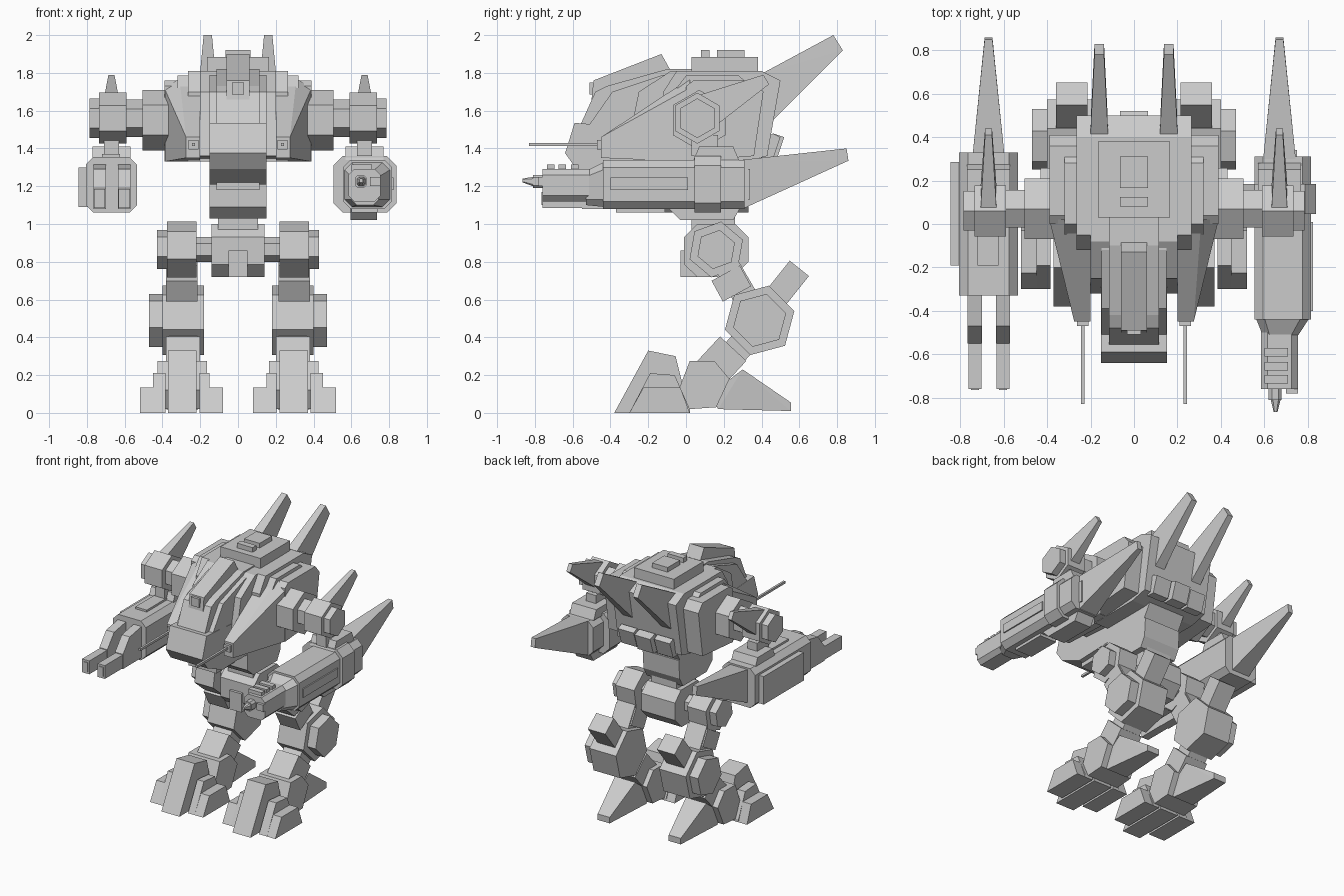
import bpy, bmesh, math

grey = bpy.data.materials.new("hull grey")
grey.diffuse_color = (0.6, 0.6, 0.6, 1)


def hull(name, pts, side=1):
    """Convex flat-sided solid around a few corner points; side=-1 mirrors it."""
    bm = bmesh.new()
    for x, y, z in pts:
        bm.verts.new((x * side, y, z))
    res = bmesh.ops.convex_hull(bm, input=bm.verts[:])
    loose = [v for v in bm.verts if not v.link_faces]
    bmesh.ops.delete(bm, geom=loose, context='VERTS')
    bmesh.ops.dissolve_limit(bm, angle_limit=0.01, verts=bm.verts[:], edges=bm.edges[:])
    bmesh.ops.recalc_face_normals(bm, faces=bm.faces[:])
    me = bpy.data.meshes.new(name)
    bm.to_mesh(me)
    bm.free()
    me.materials.append(grey)
    ob = bpy.data.objects.new(name, me)
    bpy.context.collection.objects.link(ob)
    return ob


def box(name, x0, x1, y0, y1, z0, z1, side=1):
    return hull(name, [(x, y, z) for x in (x0, x1) for y in (y0, y1) for z in (z0, z1)], side)


def prism(name, profile, x0, x1, side=1):
    """Side (y, z) profile extruded across x."""
    return hull(name, [(x, y, z) for x in (x0, x1) for y, z in profile], side)


def hexa(name, y, z, r, x0, x1, side=1, turn=90):
    ring = [(y + r * math.cos(math.radians(turn + 60 * i)),
             z + r * math.sin(math.radians(turn + 60 * i))) for i in range(6)]
    return prism(name, ring, x0, x1, side)


def limb(name, p, q, t, x0, x1, side=1):
    """Straight bar between two (y, z) points, thickness t."""
    d = math.hypot(q[0] - p[0], q[1] - p[1])
    n = (-(q[1] - p[1]) / d * t / 2, (q[0] - p[0]) / d * t / 2)
    prof = [(a[0] + s * n[0], a[1] + s * n[1]) for a in (p, q) for s in (1, -1)]
    return prism(name, prof, x0, x1, side)


def rect(y, x0, x1, z0, z1):
    return [(x, y, z) for x in (x0, x1) for z in (z0, z1)]


def octagon(y, x0, x1, z0, z1, c):
    return [(x, y, z) for x in (x0, x1) for z in (z0 + c, z1 - c)] + \
           [(x, y, z) for x in (x0 + c, x1 - c) for z in (z0, z1)]


def spike(name, cx, base, wb, tip, wt, side):
    """Tapered blade: base and tip are pairs of (y, z)."""
    return hull(name, [(cx + s * w, y, z) for e, w in ((base, wb), (tip, wt))
                       for y, z in e for s in (1, -1)], side)


# ---- torso ----
prism("torso_core", [(-0.05, 1.81), (0.40, 1.81), (0.50, 1.76), (0.43, 1.36),
                     (0.30, 1.33), (-0.10, 1.33), (-0.12, 1.70)], -0.265, 0.265)
prism("torso_front", [(0.0, 1.81), (-0.08, 1.81), (-0.25, 1.70), (-0.32, 1.36), (0, 1.34)], -0.2, 0.2)
box("roof_slab", -0.165, 0.165, 0.03, 0.38, 1.80, 1.885)
box("roof_hatch_large", -0.065, 0.065, 0.165, 0.31, 1.88, 1.92)
box("roof_hatch_small", -0.065, 0.065, 0.08, 0.125, 1.88, 1.92)
prism("torso_belly", [(-0.3, 1.35), (0.35, 1.35), (0.27, 1.21), (-0.2, 1.21)], -0.15, 0.15)
for i in (-1, 0, 1):
    y = 0.02 if i == 0 else 0
    prism("back_thruster", [(0.38, 1.42), (0.46, 1.48), (0.50 + y, 1.46), (0.46 + y, 1.34),
                            (0.40, 1.34)], i * 0.15 - 0.065, i * 0.15 + 0.065)

# ---- cockpit ----
prism("cockpit_hull", [(0.03, 1.82), (-0.10, 1.82), (-0.42, 1.73), (-0.48, 1.70),
                       (-0.57, 1.50), (-0.4, 1.36), (0.0, 1.36)], -0.115, 0.115)
prism("cockpit_cheeks", [(0.0, 1.79), (-0.12, 1.79), (-0.39, 1.70), (-0.53, 1.50),
                         (-0.4, 1.36), (0.0, 1.36)], -0.15, 0.15)
prism("nose", [(-0.59, 1.535), (-0.64, 1.375), (-0.58, 1.29), (-0.40, 1.21),
               (-0.1, 1.22), (-0.1, 1.50), (-0.4, 1.50)], -0.152, 0.152)
box("chin_plate", -0.115, 0.115, -0.42, -0.2, 1.18, 1.25)
prism("canopy_crest", [(-0.49, 1.76), (-0.13, 1.90), (-0.08, 1.81), (-0.44, 1.64), (-0.50, 1.66)],
      -0.06, 0.06)
box("nose_lamp", -0.033, 0.033, -0.51, -0.47, 1.685, 1.75)

# ---- waist and pelvis ----
prism("waist", [(-0.10, 1.24), (0.30, 1.24), (0.29, 1.10), (0.25, 1.03), (-0.03, 1.03), (-0.10, 1.09)],
      -0.15, 0.15)
box("waist_column", -0.105, 0.105, 0.03, 0.26, 0.95, 1.12)
prism("pelvis", [(0.06, 1.0), (0.26, 1.0), (0.33, 0.93), (0.33, 0.80), (0.25, 0.72),
                 (0.06, 0.72), (-0.01, 0.785), (-0.01, 0.93)], -0.14, 0.14)
box("pelvis_buckle", -0.05, 0.05, -0.03, 0.1, 0.72, 0.86)

for s in (1, -1):
    # ---- shoulder fairings, guns and horns ----
    hull("side_fairing", rect(-0.45, 0.20, 0.275, 1.35, 1.46) + rect(0.02, 0.20, 0.31, 1.33, 1.77)
         + [(0.39, 0.02, 1.33), (0.39, 0.02, 1.72)], s)
    prism("shoulder_block", [(0.0, 1.73), (0.04, 1.76), (0.36, 1.76), (0.41, 1.70),
                             (0.36, 1.36), (0.0, 1.33)], 0.25, 0.39, s)
    prism("fairing_ridge", [(-0.05, 1.72), (0.0, 1.785), (0.28, 1.785), (0.33, 1.74)], 0.265, 0.32, s)
    box("fairing_gun_mount", 0.21, 0.262, -0.47, -0.44, 1.395, 1.445, s)
    box("fairing_gun_barrel", 0.228, 0.244, -0.83, -0.46, 1.413, 1.43, s)
    spike("back_horn", 0.16, [(0.39, 1.79), (0.43, 1.52)], 0.042, [(0.78, 2.0), (0.83, 1.92)], 0.022, s)

    # ---- upper arm ----
    hexa("shoulder_joint", 0.07, 1.55, 0.16, 0.36, 0.505, s)
    hexa("arm_axle", 0.07, 1.56, 0.10, 0.50, 0.60, s)
    hexa("arm_drum", 0.06, 1.56, 0.135, 0.59, 0.735, s)
    hexa("arm_cap", 0.06, 1.56, 0.105, 0.73, 0.785, s)
    spike("arm_spike", 0.67, [(0.06, 1.68), (0.17, 1.53)], 0.037, [(0.41, 1.79), (0.44, 1.74)], 0.016, s)
    box("elbow_post", 0.63, 0.71, 0.03, 0.17, 1.36, 1.47, s)
    prism("elbow_mount", [(0.04, 1.34), (0.07, 1.41), (0.25, 1.41), (0.28, 1.34)], 0.57, 0.77, s)
    spike("forearm_blade", 0.67, [(0.30, 1.34), (0.30, 1.08)], 0.075, [(0.85, 1.40), (0.86, 1.335)], 0.018, s)

    # ---- leg ----
    hexa("hip_axle", 0.16, 0.865, 0.065, 0.12, 0.24, s)
    hexa("hip_joint", 0.16, 0.865, 0.15, 0.22, 0.375, s, 80)
    hexa("hip_cap", 0.16, 0.865, 0.105, 0.37, 0.43, s, 80)
    limb("thigh", (0.17, 0.86), (0.38, 0.50), 0.13, 0.225, 0.37, s)
    limb("thigh_sleeve", (0.21, 0.74), (0.27, 0.63), 0.17, 0.215, 0.38, s)
    hexa("knee_joint", 0.39, 0.49, 0.19, 0.18, 0.40, s, 75)
    hexa("knee_cap", 0.39, 0.49, 0.145, 0.39, 0.47, s, 75)
    limb("knee_spur", (0.46, 0.59), (0.60, 0.765), 0.13, 0.215, 0.36, s)
    limb("shin", (0.38, 0.46), (0.10, 0.14), 0.14, 0.215, 0.365, s)
    limb("shin_guard", (0.25, 0.34), (0.12, 0.20), 0.19, 0.20, 0.38, s)

    # ---- foot ----
    prism("ankle", [(0.02, 0.275), (0.15, 0.275), (0.23, 0.18), (0.16, 0.03),
                    (0.02, 0.02), (-0.04, 0.12)], 0.165, 0.425, s)
    prism("middle_toe", [(-0.38, 0), (-0.20, 0.33), (-0.055, 0.30), (0.02, 0)], 0.22, 0.37, s)
    for a, b, c, d in ((0.08, 0.15, 0.15, 0.205), (0.45, 0.52, 0.385, 0.45)):
        prism("side_toe", [(-0.30, 0), (-0.225, 0.135), (-0.03, 0.135), (0.02, 0)], a, b, s)
        prism("side_toe_root", [(-0.30, 0), (-0.19, 0.21), (-0.06, 0.20), (0.02, 0.02), (0.02, 0)], c, d, s)
    spike("heel", 0.295, [(0.30, 0.23), (0.17, 0.02), (0.13, 0.10)], 0.085,
          [(0.555, 0.055), (0.555, 0.01)], 0.05, s)

# ---- right-hand cannon ----
hull("cannon_body", octagon(-0.44, 0.555, 0.815, 1.08, 1.34, 0.04) + octagon(0.31, 0.555, 0.815, 1.08, 1.34, 0.04))
hull("cannon_collar", octagon(0.045, 0.505, 0.838, 1.06, 1.36, 0.05) + octagon(0.185, 0.505, 0.838, 1.06, 1.36, 0.05))
box("cannon_rear_plate", 0.60, 0.75, 0.30, 0.34, 1.13, 1.29)
box("cannon_side_panel", 0.80, 0.824, -0.40, 0.01, 1.18, 1.245)
box("cannon_under_plate", 0.60, 0.74, -0.37, -0.11, 1.06, 1.10)
prism("cannon_keel", [(-0.10, 1.09), (-0.03, 1.02), (0.25, 1.02), (0.29, 1.09)], 0.595, 0.735)
hull("cannon_front", octagon(-0.76, 0.585, 0.755, 1.12, 1.29, 0.03) + octagon(-0.43, 0.585, 0.755, 1.12, 1.29, 0.03))
hull("cannon_front_taper", octagon(-0.53, 0.60, 0.745, 1.10, 1.28, 0.03) + octagon(-0.43, 0.56, 0.81, 1.09, 1.33, 0.04))
for y in (-0.735, -0.675, -0.61):
    box("cannon_rib", 0.60, 0.71, y, y + 0.04, 1.28, 1.315)
box("cannon_side_lug", 0.70, 0.755, -0.78, -0.70, 1.20, 1.25)
hull("muzzle_ring", octagon(-0.81, 0.62, 0.68, 1.19, 1.26, 0.015) + octagon(-0.75, 0.62, 0.68, 1.19, 1.26, 0.015))
hull("muzzle_tip", octagon(-0.865, 0.643, 0.661, 1.22, 1.24, 0.004) + octagon(-0.81, 0.63, 0.675, 1.20, 1.25, 0.01))

# ---- left-hand twin gun ----
hull("twin_gun_body", octagon(-0.33, 0.535, 0.805, 1.06, 1.355, 0.04) + octagon(0.33, 0.535, 0.805, 1.06, 1.355, 0.04), -1)
box("twin_gun_side_plate", 0.78, 0.845, -0.19, 0.285, 1.09, 1.30, -1)
box("twin_gun_top_plate", 0.625, 0.72, -0.19, 0.05, 1.34, 1.37, -1)
for x in (0.733, 0.603):
    prism("twin_barrel_shroud", [(-0.30, 1.32), (-0.47, 1.29), (-0.55, 1.19), (-0.55, 1.08), (-0.30, 1.08)],
          x - 0.033, x + 0.033, -1)
    box("twin_barrel", x - 0.03, x + 0.03, -0.76, -0.50, 1.085, 1.185, -1)
    box("twin_barrel_muzzle", x - 0.018, x + 0.018, -0.765, -0.75, 1.10, 1.17, -1)
